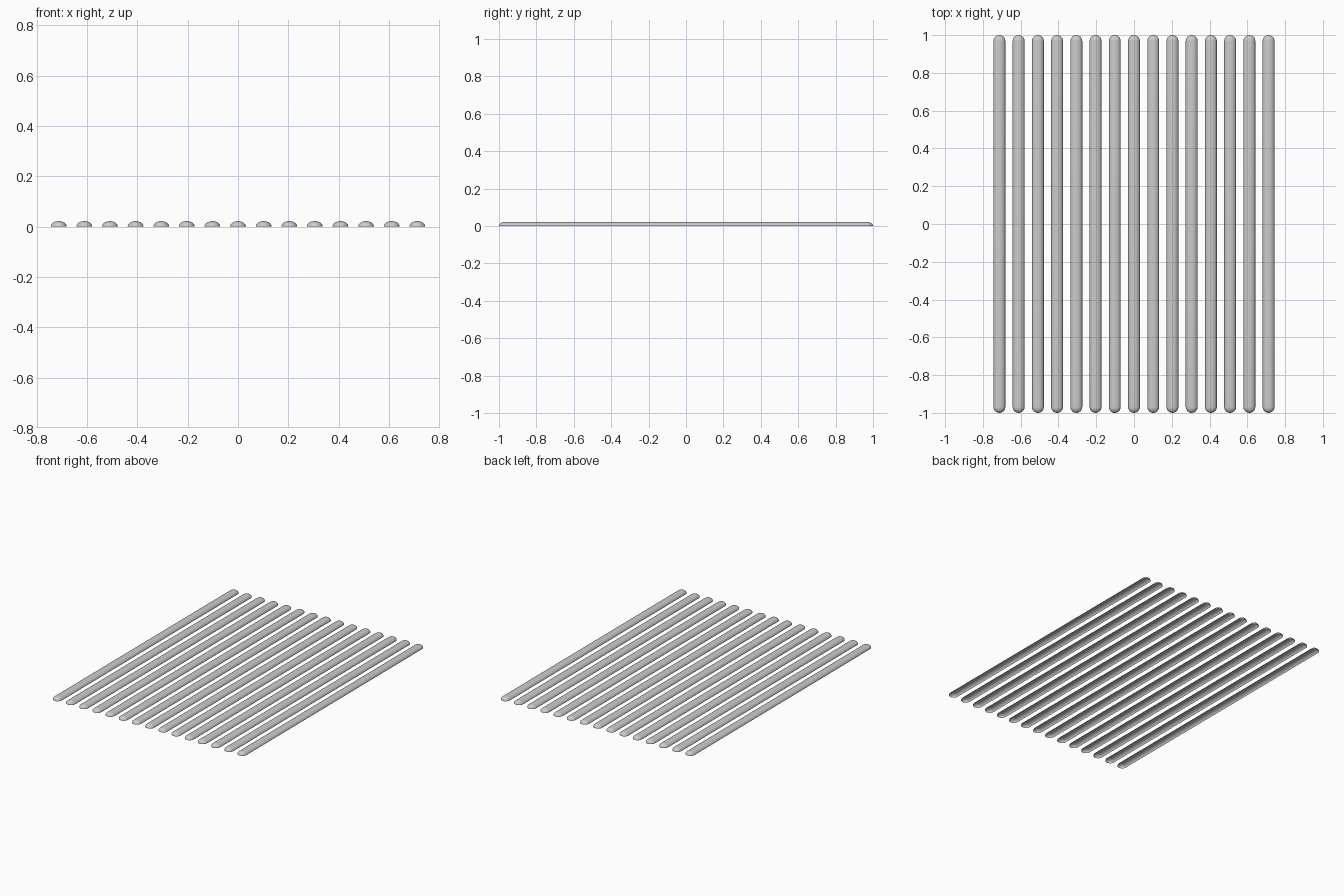
import bpy, bmesh, math

if "Cube" in bpy.data.objects:
    bpy.data.objects.remove(bpy.data.objects["Cube"])

COUNT, PITCH = 15, 0.1018
HALF_W, HEIGHT, HALF_L = 0.0315, 0.022, 1.0
END_SEGS, RINGS = 12, 6


def stadium(scale):
    """Plan outline of a bar: two half circles joined by straight sides."""
    r, c = HALF_W * scale, HALF_L - HALF_W
    pts = []
    for sign, start in ((1, 0), (-1, math.pi)):
        for i in range(END_SEGS + 1):
            a = start + math.pi * i / END_SEGS
            pts.append((r * math.cos(a), sign * c + r * math.sin(a)))
    return pts


# Domed bar shell, open underneath
bm = bmesh.new()
rings = []
for k in range(RINGS):
    t = math.pi / 2 * k / RINGS
    rings.append([bm.verts.new((x, y, HEIGHT * math.sin(t)))
                  for x, y in stadium(math.cos(t))])
for low, high in zip(rings, rings[1:]):
    n = len(low)
    for i in range(n):
        j = (i + 1) % n
        bm.faces.new((low[i], low[j], high[j], high[i]))

# Crown closed along a ridge line
c = HALF_L - HALF_W
back = bm.verts.new((0, c, HEIGHT))
front = bm.verts.new((0, -c, HEIGHT))
top, h = rings[-1], END_SEGS + 1
for i in range(END_SEGS):
    bm.faces.new((top[i], top[i + 1], back))
    bm.faces.new((top[h + i], top[h + i + 1], front))
bm.faces.new((top[END_SEGS], top[h], front, back))
bm.faces.new((top[-1], top[0], back, front))
for f in bm.faces:
    f.smooth = True
mesh = bpy.data.meshes.new("bar")
bm.to_mesh(mesh)
bm.free()

# Row of parallel bars
for i in range(COUNT):
    bar = bpy.data.objects.new(f"bar_{i + 1}", mesh)
    bar.location.x = (i - (COUNT - 1) / 2) * PITCH
    bpy.context.collection.objects.link(bar)
